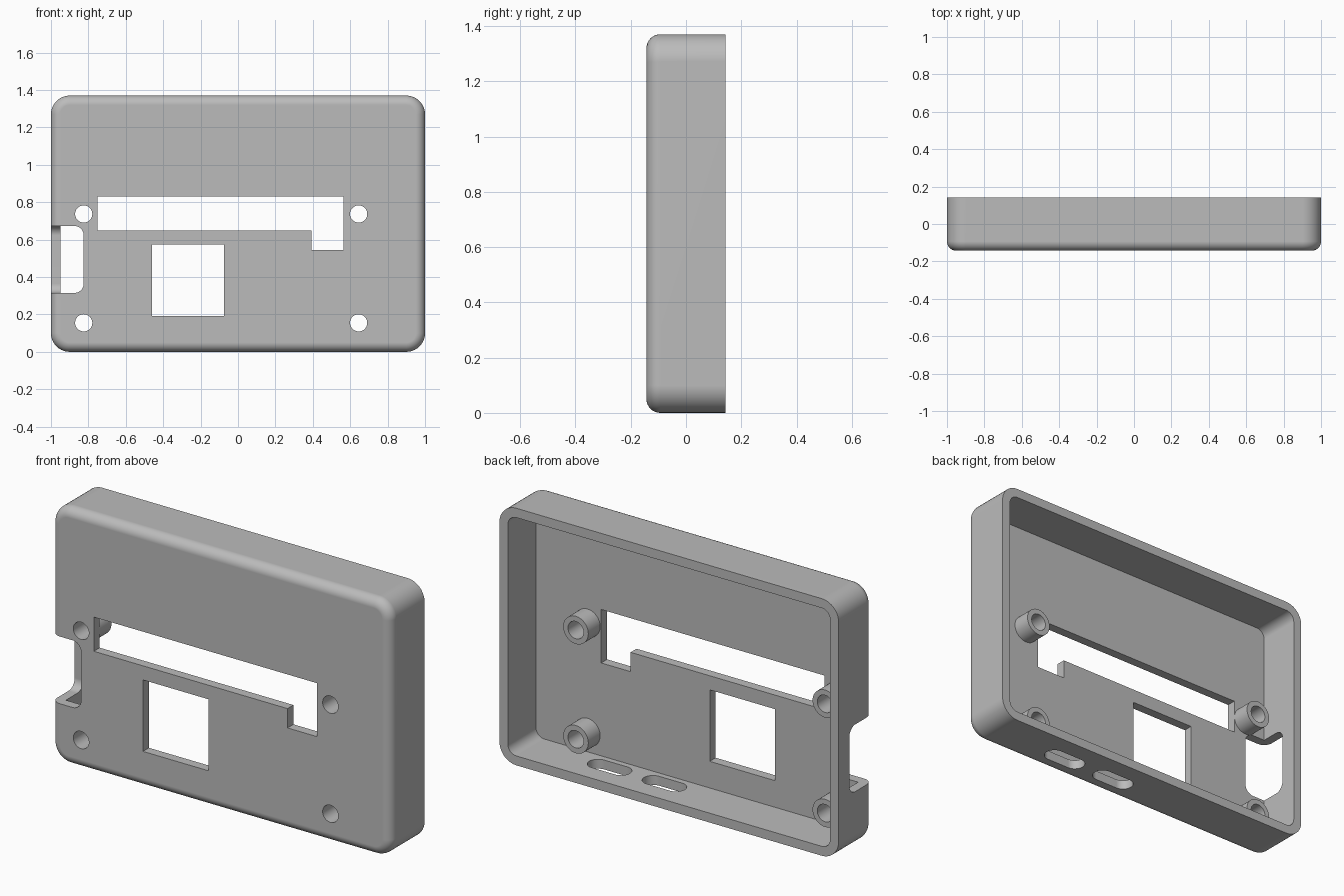
import bpy, bmesh, math
from mathutils import Vector

cube = bpy.data.objects.get("Cube")
if cube:
    bpy.data.objects.remove(cube, do_unlink=True)

HEIGHT, HALF_D = 1.37, 0.143
WALL, CORNER, FILLET = 0.05, 0.1, 0.05
FLOOR_Y = -HALF_D + WALL

grey = bpy.data.materials.new("light grey plastic")
grey.use_nodes = True
colour = (0.5, 0.5, 0.5, 1)
grey.diffuse_color = colour
grey.node_tree.nodes["Principled BSDF"].inputs["Base Color"].default_value = colour


def rounded_rect(u0, u1, v0, v1, r, steps=10):
    """Rounded rectangle outline as 2D points, counter-clockwise."""
    pts = []
    corners = [(u1 - r, v1 - r), (u0 + r, v1 - r), (u0 + r, v0 + r), (u1 - r, v0 + r)]
    for quarter, (cu, cv) in enumerate(corners):
        for i in range(steps + 1):
            a = (quarter + i / steps) * math.pi / 2
            pts.append((cu + r * math.cos(a), cv + r * math.sin(a)))
    return pts


def circle(u, v, r, n=40):
    return [(u + r * math.cos(2 * math.pi * i / n), v + r * math.sin(2 * math.pi * i / n))
            for i in range(n)]


def loft(name, rings, axis="y"):
    """Solid through (depth, outline) rings stacked along an axis, capped at both ends."""
    place = {"x": lambda d, u, v: (d, u, v),
             "y": lambda d, u, v: (u, d, v),
             "z": lambda d, u, v: (u, v, d)}[axis]
    bm = bmesh.new()
    loops = [[bm.verts.new(Vector(place(d, u, v))) for u, v in outline] for d, outline in rings]
    for a, b in zip(loops, loops[1:]):
        for i in range(len(a)):
            j = (i + 1) % len(a)
            bm.faces.new((a[i], a[j], b[j], b[i]))
    bm.faces.new(loops[0])
    bm.faces.new(loops[-1])
    bmesh.ops.recalc_face_normals(bm, faces=bm.faces)
    mesh = bpy.data.meshes.new(name)
    bm.to_mesh(mesh)
    bm.free()
    mesh.materials.append(grey)
    obj = bpy.data.objects.new(name, mesh)
    bpy.context.collection.objects.link(obj)
    return obj


def prism(name, outline, d0, d1, axis="y"):
    return loft(name, [(d0, outline), (d1, outline)], axis)


def combine(target, tool, operation):
    """Apply a boolean and remove the tool."""
    tool.hide_render = True
    mod = target.modifiers.new(tool.name, "BOOLEAN")
    mod.operation, mod.solver, mod.object = operation, "EXACT", tool
    bpy.context.view_layer.objects.active = target
    bpy.ops.object.modifier_apply(modifier=mod.name)
    bpy.data.objects.remove(tool, do_unlink=True)


def case_outline(inset, radius):
    return rounded_rect(-1 + inset, 1 - inset, inset, HEIGHT - inset, radius)


# Case shell: filleted front, outer wall, rim, inner wall, floor
rings = []
for i in range(9):
    a = i / 8 * math.pi / 2
    inset = FILLET * (1 - math.sin(a))
    rings.append((-HALF_D + FILLET * (1 - math.cos(a)), case_outline(inset, CORNER - inset)))
inner = case_outline(WALL, CORNER - WALL)
rings += [(HALF_D, case_outline(0, CORNER)), (HALF_D, inner), (FLOOR_Y, inner)]
case = loft("case_shell", rings)

# Screw bosses with through holes
posts = [(x, z) for x in (-0.825, 0.645) for z in (0.155, 0.737)]
for x, z in posts:
    combine(case, prism("screw_boss", circle(x, z, 0.074), FLOOR_Y - 0.02, FLOOR_Y + 0.1), "UNION")
for x, z in posts:
    combine(case, prism("screw_hole", circle(x, z, 0.046), -0.3, 0.3), "DIFFERENCE")

# Front openings: stepped slot and square window
slot = [(-0.75, 0.83), (-0.75, 0.648), (0.392, 0.648), (0.392, 0.545), (0.565, 0.545), (0.565, 0.83)]
window = [(-0.46, 0.192), (-0.075, 0.192), (-0.075, 0.573), (-0.46, 0.573)]
for name, outline in (("stepped_slot", slot), ("square_window", window)):
    combine(case, prism(name, outline, -0.3, FLOOR_Y + 0.03), "DIFFERENCE")

# Card notch through the front plate and the side wall
z0, z1 = 0.315, 0.673
combine(case, prism("notch_front", rounded_rect(-1.2, -0.825, z0, z1, 0.05),
                    -0.3, FLOOR_Y + 0.005), "DIFFERENCE")
combine(case, prism("notch_side", rounded_rect(-0.4, 0.053, z0, z1, 0.05),
                    -1.2, -0.945, "x"), "DIFFERENCE")

# Port slots in the bottom wall
for x in (0.134, 0.457):
    port = rounded_rect(x - 0.12, x + 0.12, -0.062, 0.043, 0.052)
    combine(case, prism("port_slot", port, -0.1, WALL + 0.03, "z"), "DIFFERENCE")

# Smooth curved areas, keep flat faces flat
bpy.ops.object.select_all(action="DESELECT")
case.select_set(True)
bpy.context.view_layer.objects.active = case
bpy.ops.object.shade_smooth_by_angle(angle=math.radians(30))
normals = case.modifiers.new("flat_faces", "WEIGHTED_NORMAL")
normals.keep_sharp = True
